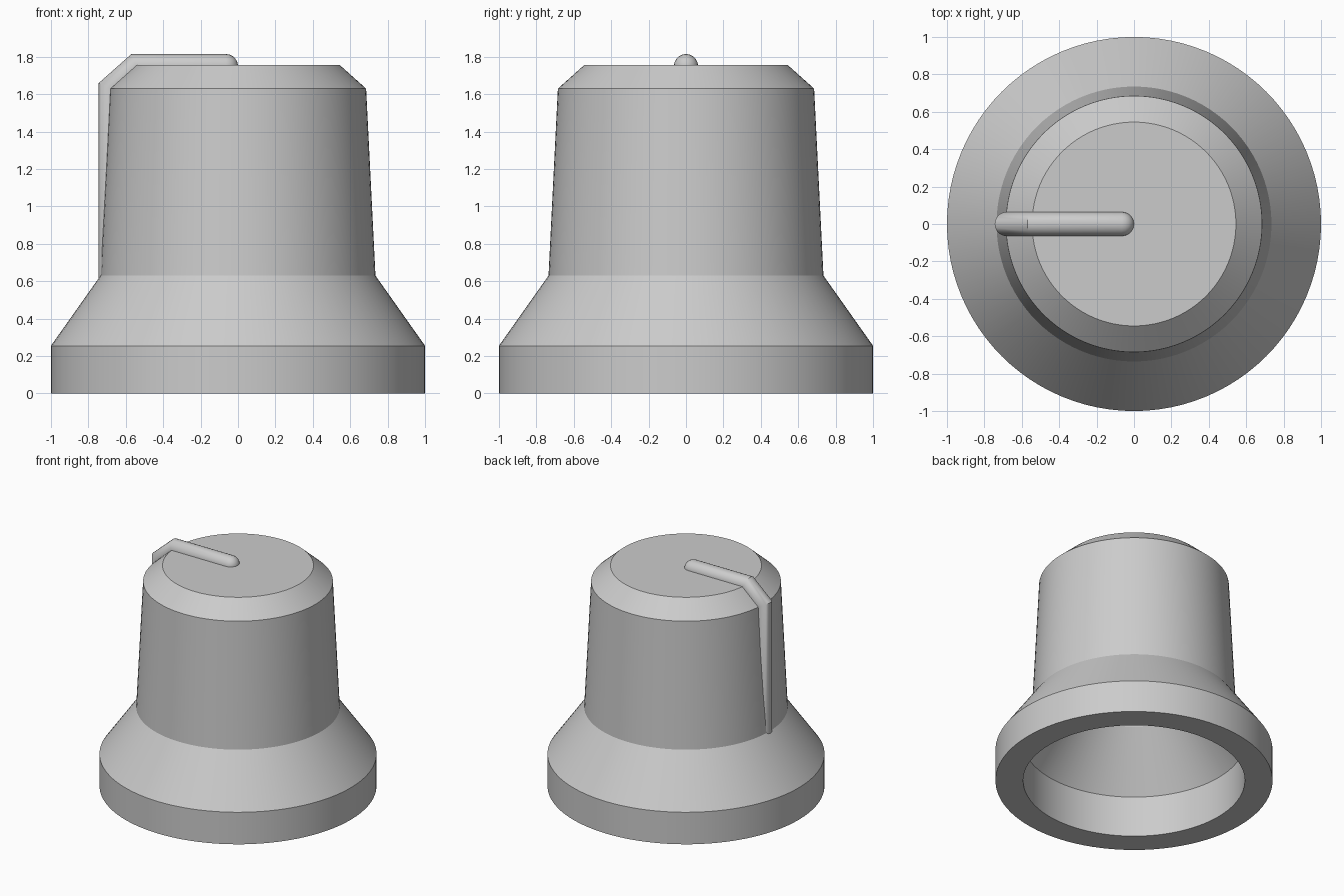
import bpy, bmesh, math
from mathutils import Vector

cube = bpy.data.objects.get("Cube")
if cube:
    bpy.data.objects.remove(cube, do_unlink=True)

grey = bpy.data.materials.new("light_grey")
grey.use_nodes = True
colour = (0.6, 0.6, 0.6, 1)
grey.diffuse_color = colour
grey.node_tree.nodes["Principled BSDF"].inputs["Base Color"].default_value = colour


def finish(name, bm, angle):
    """Turn a bmesh into a smooth-shaded object with sharp edges kept."""
    bmesh.ops.remove_doubles(bm, verts=bm.verts, dist=1e-5)
    bmesh.ops.recalc_face_normals(bm, faces=bm.faces)
    mesh = bpy.data.meshes.new(name)
    bm.to_mesh(mesh)
    bm.free()
    mesh.materials.append(grey)
    obj = bpy.data.objects.new(name, mesh)
    bpy.context.collection.objects.link(obj)
    bpy.ops.object.select_all(action='DESELECT')
    obj.select_set(True)
    bpy.context.view_layer.objects.active = obj
    bpy.ops.object.shade_smooth_by_angle(angle=math.radians(angle))
    return obj


def bridge(bm, rings):
    """Join consecutive rings of vertices with quads."""
    for a, b in zip(rings, rings[1:]):
        n = len(a)
        for i in range(n):
            j = (i + 1) % n
            bm.faces.new((a[i], a[j], b[j], b[i]))


def circle(bm, radius, z, n=96):
    return [bm.verts.new((radius * math.cos(math.tau * i / n),
                          radius * math.sin(math.tau * i / n), z)) for i in range(n)]


# Knob shell: inner ceiling, hollow, rim, skirt, grip and top in one profile
profile = [(0.46, 1.5), (0.5, 0.74), (0.8, 0.325), (0.8, 0), (1, 0),
           (1, 0.255), (0.735, 0.63), (0.685, 1.63), (0.545, 1.755)]
bm = bmesh.new()
rings = [circle(bm, r, z) for r, z in profile]
bridge(bm, rings)
bm.faces.new(rings[0])
bm.faces.new(rings[-1])
finish("knob_body", bm, 30)

# Pointer: a round bar mitred over the chamfer and down the side
R = 0.065
path = [Vector(p) for p in ((-R, 1.75), (-0.545, 1.75), (-0.68, 1.63), (-0.68, 0.58))]
sides = 20
bm = bmesh.new()


def section(centre, across):
    return [bm.verts.new((centre.x + across.x * math.cos(a), R * k * math.sin(a),
                          centre.y + across.y * math.cos(a)))
            for a in (math.tau * i / sides for i in range(sides))]


rings = []
# rounded inner end
for step in range(6):
    t = math.radians(5 + 17 * step)
    k = math.sin(t)
    rings.append(section(path[0] + Vector((R * math.cos(t), 0)), Vector((0, R * k))))
k = 1
# straight runs, with each joint cut on its bisector
for i in range(1, len(path)):
    d0 = (path[i] - path[i - 1]).normalized()
    d1 = (path[i + 1] - path[i]).normalized() if i + 1 < len(path) else d0
    n0, n1 = Vector((d0.y, -d0.x)), Vector((d1.y, -d1.x))
    mitre = (n0 + n1).normalized()
    rings.append(section(path[i], mitre * (R / mitre.dot(n0))))
# keep the ring direction consistent with the rounded end
outward = 1 if (rings[6][0].co.z > rings[6][sides // 2].co.z) else -1
if outward < 0:
    for i in range(6, len(rings)):
        h = sides // 2
        rings[i] = [rings[i][(h - j) % sides] for j in range(sides)]
bridge(bm, rings)
bm.faces.new(rings[0])
bm.faces.new(rings[-1])
finish("pointer", bm, 35)
